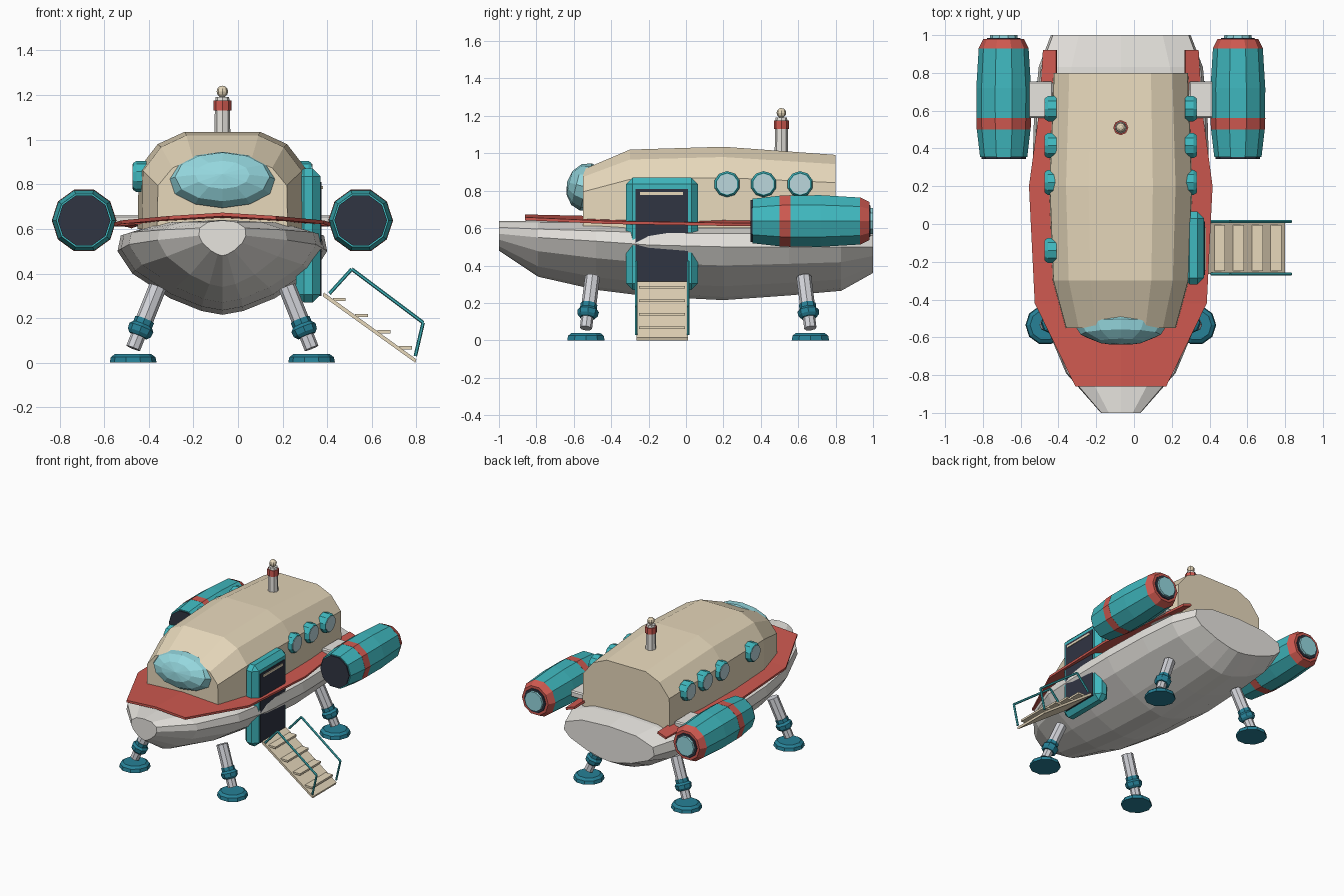
import bpy, bmesh
from math import cos, sin, pi
from mathutils import Vector, Matrix

if "Cube" in bpy.data.objects:
    bpy.data.objects.remove(bpy.data.objects["Cube"])

CX = -0.07  # centre line of the ship


def mat(name, r, g, b):
    m = bpy.data.materials.new(name)
    m.diffuse_color = (r, g, b, 1)
    m.use_nodes = True
    m.node_tree.nodes["Principled BSDF"].inputs["Base Color"].default_value = m.diffuse_color
    return m


WHITE = mat("white", .80, .78, .74)
METAL = mat("metal", .65, .66, .70)
TAN = mat("tan", .80, .69, .50)
TEAL = mat("teal", .05, .48, .52)
BLUE = mat("blue", .02, .22, .31)
RED = mat("red", .62, .10, .08)
DARK = mat("dark", .03, .035, .055)
GLASS = mat("glass", .30, .68, .73)
PANE = mat("pane", .50, .68, .72)


def finish(name, bm, m):
    bmesh.ops.recalc_face_normals(bm, faces=bm.faces)
    me = bpy.data.meshes.new(name)
    bm.to_mesh(me)
    bm.free()
    me.materials.append(m)
    ob = bpy.data.objects.new(name, me)
    bpy.context.collection.objects.link(ob)
    return ob


def loft(name, rings, m):
    """Skin closed rings of equal length and cap both ends."""
    bm = bmesh.new()
    vs = [[bm.verts.new(p) for p in r] for r in rings]
    n = len(vs[0])
    for a, b in zip(vs, vs[1:]):
        for i in range(n):
            j = (i + 1) % n
            bm.faces.new((a[i], a[j], b[j], b[i]))
    bm.faces.new(vs[0])
    bm.faces.new(vs[-1])
    return finish(name, bm, m)


def lathe(name, base, axis, profile, m, segs=10):
    """Profile of (distance, radius) turned about an axis."""
    q = Vector((0, 0, 1)).rotation_difference(Vector(axis))
    rings = [[Vector(base) + q @ Vector((r * cos(2 * pi * i / segs), r * sin(2 * pi * i / segs), d))
              for i in range(segs)] for d, r in profile]
    return loft(name, rings, m)


def rod(name, a, b, r, m, segs=6):
    d = Vector(b) - Vector(a)
    return lathe(name, a, d, [(0, r), (d.length, r)], m, segs)


def box(name, lo, hi, m, bevel=0):
    bm = bmesh.new()
    size = Vector(hi) - Vector(lo)
    bmesh.ops.create_cube(bm, size=1, matrix=Matrix.Translation((Vector(lo) + Vector(hi)) / 2)
                          @ Matrix.Diagonal((*size, 1)))
    if bevel:
        bmesh.ops.bevel(bm, geom=bm.edges[:], offset=bevel, segments=1, affect='EDGES')
    return finish(name, bm, m)


def mirror_ring(half):
    """Half outline (u, v) with u >= 0, from bottom to top, to a full loop."""
    return half + [(-u, v) for u, v in reversed(half) if u > 0]


# Hull: one outline scaled by half width, waist height, top and bottom
outline = mirror_ring([(0, -1), (.2, -.94), (.5, -.74), (.86, -.35), (1, 0), (.97, .5), (.6, .9), (0, 1)])
stations = [(-1, .105, .57, .638, .48), (-.79, .29, .55, .64, .34), (-.48, .42, .53, .64, .27),
            (-.2, .455, .51, .64, .235), (.2, .47, .5, .64, .215), (.55, .46, .5, .64, .24),
            (.83, .435, .5, .64, .265), (1, .37, .5, .62, .36)]
loft("hull", [[(CX + u * w, y, mid + (v * (top - mid) if v > 0 else v * (mid - bot))) for u, v in outline]
              for y, w, mid, top, bot in stations], WHITE)

# Cabin
arch = mirror_ring([(.38, .6), (.375, .87), (.29, .98), (.17, 1.035)])
loft("cabin", [[(CX + u * sx, y, .6 + (v - .6) * sz) for u, v in arch]
               for y, sx, sz in [(-.55, .77, .72), (-.3, .95, .965), (.2, 1, 1), (.8, .94, .9)]], TAN)

# Red deck plate wrapping the cabin
bm = bmesh.new()
rows = [(-.86, 0, .24, .665, .65), (-.42, 0, .455, .655, .63), (.2, .3, .485, .645, .62),
        (.6, .34, .43, .64, .617), (.92, .34, .41, .635, .61)]
for s in (-1, 1):
    vs = [(bm.verts.new((CX + s * a, y, za)), bm.verts.new((CX + s * b, y, zb))) for y, a, b, za, zb in rows]
    for p, q in zip(vs, vs[1:]):
        bm.faces.new((p[0], p[1], q[1], q[0]))
bmesh.ops.remove_doubles(bm, verts=bm.verts, dist=.0001)
deck = finish("deck_plate", bm, RED)
sol = deck.modifiers.new("thickness", 'SOLIDIFY')
sol.thickness = .016
sol.offset = 0

# Windshield bubble
bm = bmesh.new()
bmesh.ops.create_uvsphere(bm, u_segments=12, v_segments=6, radius=1,
                          matrix=Matrix.Translation((CX, -.535, .82)) @ Matrix.Rotation(-.25, 4, 'X')
                          @ Matrix.Diagonal((.245, .105, .13, 1)) @ Matrix.Rotation(pi / 2, 4, 'X'))
finish("windshield", bm, GLASS)

# Portholes: three on the right, four on the left
for s, ys in ((1, (.22, .415, .61)), (-1, (-.14, .22, .415, .61))):
    for y in ys:
        at = (CX + s * .34, y, .835)
        lathe("porthole_rim", at, (s, 0, 0), [(0, .07), (.045, .07), (.06, .06)], TEAL)
        lathe("porthole_glass", at, (s, 0, 0), [(.03, .056), (.063, .056)], PANE)

# Door on the right side
box("door_frame", (.26, -.32, .27), (.37, .065, .87), TEAL, .035)
box("door_opening", (.3, -.27, .3), (.375, .012, .81), DARK)
box("door_lamp", (.36, -.245, .778), (.38, -.015, .793), TAN)

# Boarding ramp, treads and handrails
loft("ramp", [[(.385, y, .315), (.80, y, .015), (.795, y, 0), (.38, y, .298)] for y in (-.265, .01)], TAN)
for x, z in ((.425, .285), (.525, .212), (.625, .14), (.722, .068)):
    box("ramp_tread", (x, -.25, z - .008), (x + .058, -.005, z + .006), TAN)
for y in (-.265, .013):
    path = [(.41, y, .31), (.51, y, .42), (.83, y, .18), (.795, y, .03)]
    for a, b in zip(path, path[1:]):
        rod("handrail", a, b, .008, TEAL)

for s in (-1, 1):
    # Engines
    base = (CX + s * .62, 0, .638)
    for name, prof, m in (
            ("engine_intake", [(.345, .118), (.38, .118)], DARK),
            ("engine_front", [(.355, .125), (.5, .142)], TEAL),
            ("engine_band", [(.5, .143), (.56, .145)], RED),
            ("engine_body", [(.56, .144), (.72, .145), (.93, .132)], TEAL),
            ("engine_tail", [(.93, .133), (.98, .108)], RED),
            ("engine_nozzle_ring", [(.97, .092), (.986, .088)], DARK),
            ("engine_nozzle", [(.97, .075), (1.0, .072)], GLASS)):
        lathe(name, base, (0, 1, 0), prof, m)
    xs = sorted((CX + s * .36, CX + s * .5))
    box("engine_pylon", (xs[0], .56, .615), (xs[1], .755, .662), WHITE, .008)

    # Landing legs
    for fy, ty in ((-.535, -.5), (.665, .63)):
        foot = Vector((CX + s * .4, fy, 0))
        lathe("foot_pad", foot, (0, 0, 1), [(0, .105), (.025, .1), (.04, .08)], BLUE)
        low = foot + Vector((0, 0, .065))
        high = Vector((CX + s * .29, ty, .34))
        axis = (high - low).normalized()
        rod("leg_lower", low, low + axis * .12, .033, METAL, 8)
        rod("leg_upper", low + axis * .1, high, .04, METAL, 8)
        lathe("leg_cuff", low, axis, [(.06, .042), (.075, .055), (.1, .058), (.115, .045), (.14, .045)], BLUE, 8)

# Roof beacon
for name, prof, m in (("beacon_post", [(1.0, .036), (1.13, .034)], WHITE),
                      ("beacon_band", [(1.13, .04), (1.175, .04)], RED),
                      ("beacon_cap", [(1.175, .032), (1.192, .03)], WHITE),
                      ("beacon_stem", [(1.19, .012), (1.21, .012)], WHITE)):
    lathe(name, (CX, .51, 0), (0, 0, 1), prof, m, 8)
bm = bmesh.new()
bmesh.ops.create_uvsphere(bm, u_segments=8, v_segments=6, radius=.026,
                          matrix=Matrix.Translation((CX, .51, 1.216)))
finish("beacon_ball", bm, TAN)
